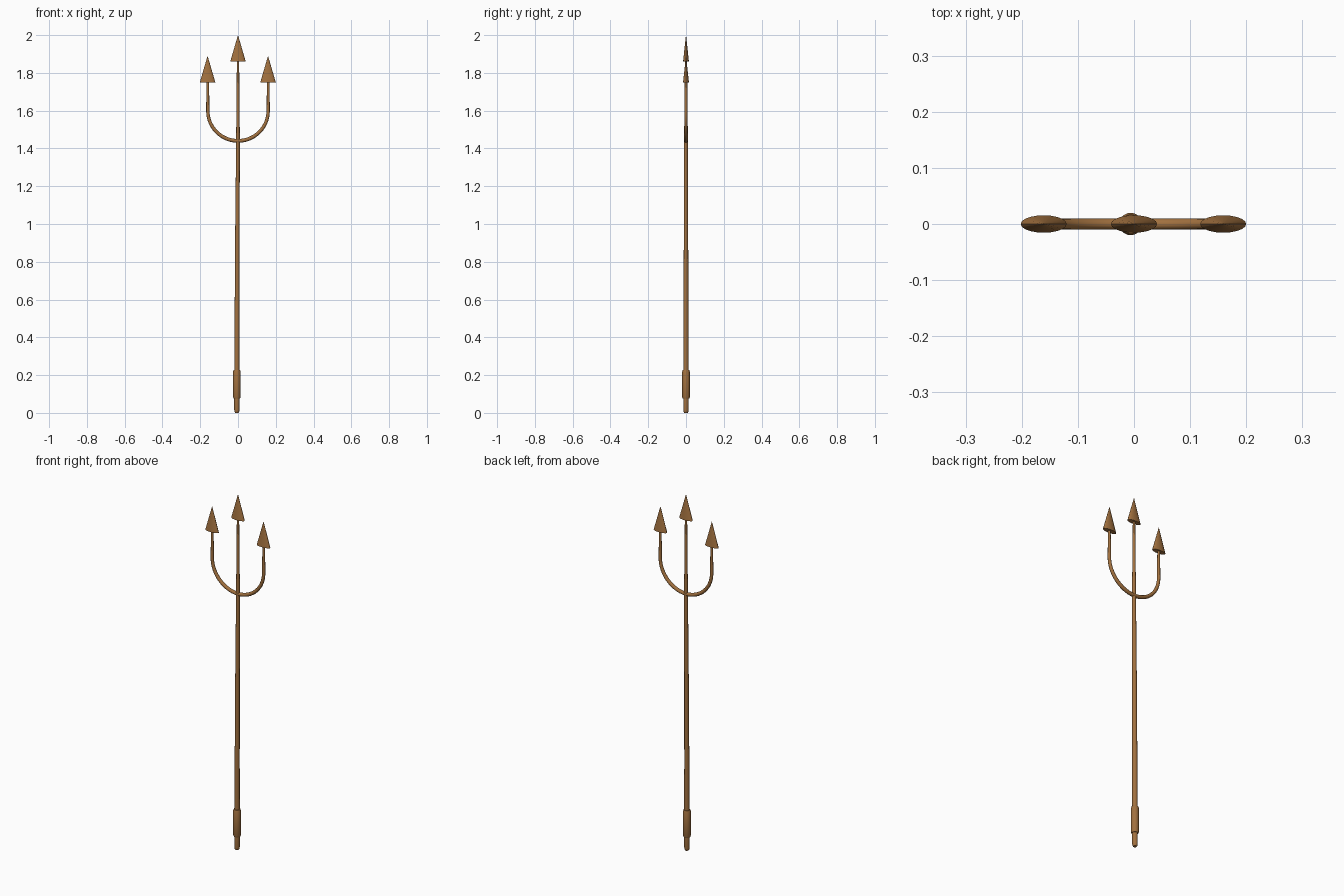
import bpy, bmesh, math
from mathutils import Vector

if "Cube" in bpy.data.objects:
    bpy.data.objects.remove(bpy.data.objects["Cube"])

bronze = bpy.data.materials.new("aged_bronze")
bronze.diffuse_color = (0.36, 0.165, 0.05, 1)
bronze.use_nodes = True
bronze.node_tree.nodes["Principled BSDF"].inputs["Base Color"].default_value = bronze.diffuse_color


def sweep(name, rings, sides=20):
    """Skin elliptical rings: (centre, axis u, axis v), capped at both ends."""
    bm = bmesh.new()
    loops = []
    for c, u, v in rings:
        loops.append([bm.verts.new(c + u * math.cos(a) + v * math.sin(a))
                      for a in (2 * math.pi * i / sides for i in range(sides))])
    for lo, hi in zip(loops, loops[1:]):
        for i in range(sides):
            j = (i + 1) % sides
            bm.faces.new((lo[i], lo[j], hi[j], hi[i]))
    bm.faces.new(loops[0])
    bm.faces.new(loops[-1])
    bmesh.ops.recalc_face_normals(bm, faces=bm.faces)
    mesh = bpy.data.meshes.new(name)
    bm.to_mesh(mesh)
    bm.free()
    mesh.materials.append(bronze)
    ob = bpy.data.objects.new(name, mesh)
    bpy.context.collection.objects.link(ob)
    bpy.context.view_layer.objects.active = ob
    ob.select_set(True)
    bpy.ops.object.shade_smooth_by_angle(angle=math.radians(35))
    ob.select_set(False)
    return ob


def upright(name, profile):
    """Turned part from (x, z, rx, ry) stations."""
    return sweep(name, [(Vector((x, 0, z)), Vector((rx, 0, 0)), Vector((0, ry, 0)))
                        for x, z, rx, ry in profile])


def turned(name, profile):
    return upright(name, [(x, z, r, r) for x, z, r in profile])


# Shaft, tapering into the middle tine
turned("shaft", [(-0.006, 0.07, 0.014), (-0.005, 0.5, 0.013), (-0.003, 1.0, 0.0115),
                 (0, 1.43, 0.010), (0, 1.6, 0.0085), (0, 1.87, 0.006)])

# Grip sleeve and rounded butt
turned("grip", [(-0.006, 0.076, 0.017), (-0.006, 0.083, 0.020),
                (-0.006, 0.220, 0.020), (-0.006, 0.228, 0.017)])
turned("butt", [(-0.006, 0.0, 0.009), (-0.006, 0.006, 0.0125),
                (-0.006, 0.015, 0.014), (-0.006, 0.08, 0.014)])

# U-shaped fork: straight sides joined by a half circle
R, CZ = 0.16, 1.60
path = [(-R, 1.76, 0, 0.0065), (-R, 1.68, 0, 0.0078)]
for i in range(33):
    a = math.pi * i / 32
    path.append((-R * math.cos(a), CZ - R * math.sin(a), a, 0.0085 + 0.0015 * math.sin(a)))
path += [(R, 1.68, math.pi, 0.0078), (R, 1.76, math.pi, 0.0065)]
sweep("fork", [(Vector((x, 0, z)), Vector((math.cos(a), 0, math.sin(a))) * r, Vector((0, r, 0)))
               for x, z, a, r in path], 16)

# Flattened conical points
for name, x, z in (("left_point", -0.161, 1.75), ("middle_point", 0, 1.86), ("right_point", 0.159, 1.75)):
    upright(name, [(x, z, 0.041, 0.0155), (x, z + 0.138, 0.0007, 0.0005)])
